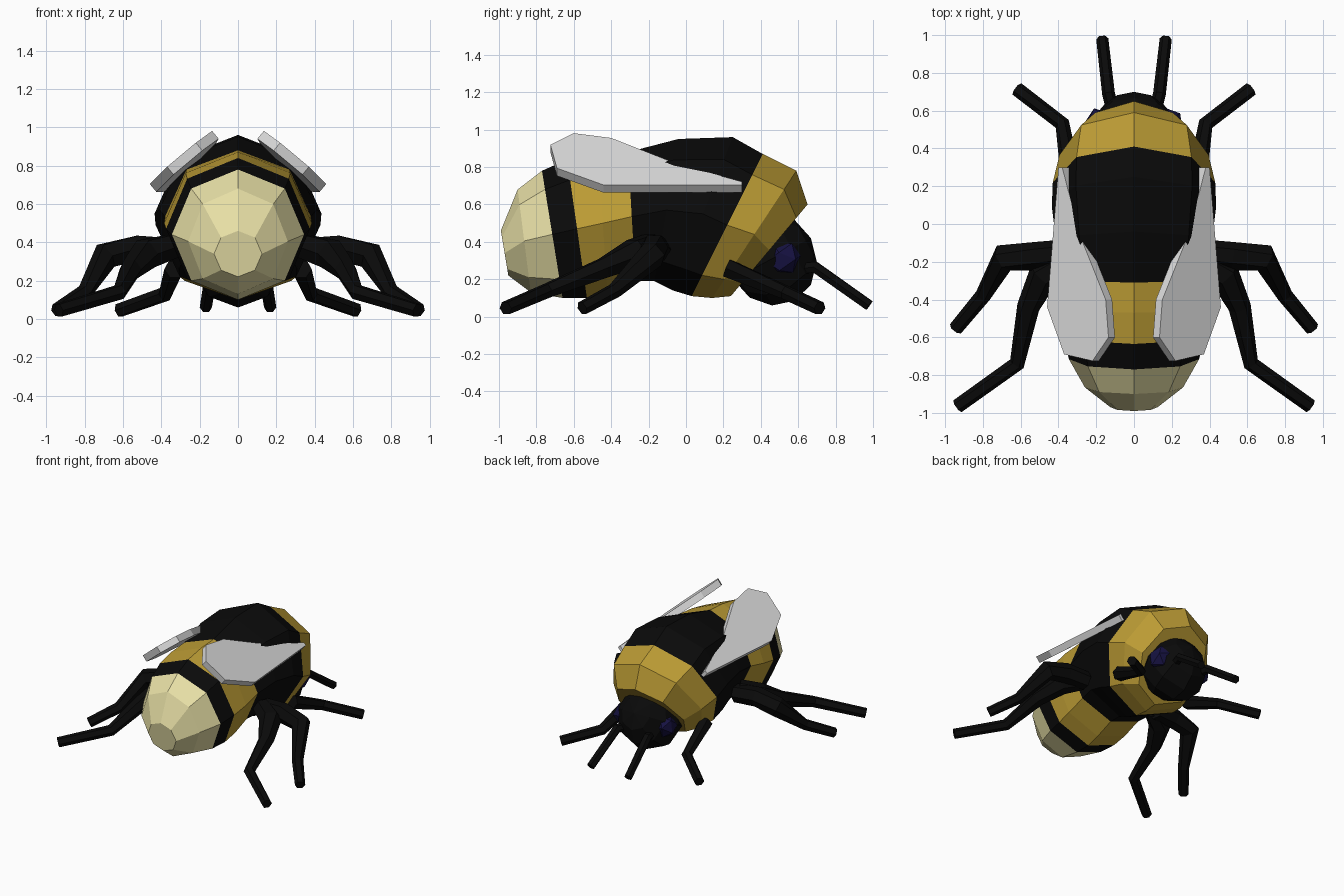
import bpy, bmesh, math
from mathutils import Vector, Matrix

if "Cube" in bpy.data.objects:
    bpy.data.objects.remove(bpy.data.objects["Cube"])


def material(name, rgb):
    m = bpy.data.materials.new(name)
    m.diffuse_color = (*rgb, 1)
    m.use_nodes = True
    m.node_tree.nodes["Principled BSDF"].inputs["Base Color"].default_value = m.diffuse_color
    return m


BLACK = material("black", (0.003, 0.003, 0.003))
YELLOW = material("golden yellow", (0.50, 0.33, 0.035))
CREAM = material("cream", (0.80, 0.74, 0.38))
GREY = material("wing grey", (0.72, 0.72, 0.72))
NAVY = material("eye navy", (0.008, 0.006, 0.055))


def finish(name, bm, *mats):
    bmesh.ops.recalc_face_normals(bm, faces=bm.faces)
    me = bpy.data.meshes.new(name)
    bm.to_mesh(me)
    bm.free()
    for m in mats:
        me.materials.append(m)
    ob = bpy.data.objects.new(name, me)
    bpy.context.collection.objects.link(ob)
    return ob


def loft(bm, rings, mats):
    """Bridge rings of equal size, cap both ends; mats gives a slot per band."""
    n = len(rings[0])
    vs = [[bm.verts.new(p) for p in r] for r in rings]
    for a, b, m in zip(vs, vs[1:], mats):
        for i in range(n):
            j = (i + 1) % n
            bm.faces.new((a[i], a[j], b[j], b[i])).material_index = m
    bm.faces.new(vs[0]).material_index = mats[0]
    bm.faces.new(vs[-1]).material_index = mats[-1]


# Body: tilted octagonal rings (top y, top z, bottom y, bottom z, half width)
sections = [
    (-0.99, 0.46, -0.95, 0.22, 0.125),
    (-0.90, 0.68, -0.83, 0.13, 0.26),
    (-0.77, 0.78, -0.66, 0.10, 0.345),
    (-0.635, 0.84, -0.53, 0.10, 0.375),
    (-0.47, 0.87, -0.42, 0.13, 0.385),
    (-0.31, 0.88, -0.27, 0.19, 0.38),
    (-0.04, 0.95, -0.17, 0.19, 0.41),
    (0.25, 0.96, -0.07, 0.14, 0.435),
    (0.41, 0.87, 0.03, 0.11, 0.43),
    (0.59, 0.78, 0.14, 0.10, 0.395),
    (0.65, 0.60, 0.24, 0.11, 0.29),
]
stripes = [2, 2, 0, 1, 1, 0, 0, 0, 1, 1]
rings = []
for ty, tz, by, bz, w in sections:
    top, bot = Vector((0, ty, tz)), Vector((0, by, bz))
    mid, half = (top + bot) / 2, (top - bot) / 2
    rings.append([mid + half * math.cos(a) + Vector((w * math.sin(a), 0, 0))
                  for a in (i * math.pi / 4 for i in range(8))])
bm = bmesh.new()
loft(bm, rings, stripes)
finish("striped_body", bm, BLACK, YELLOW, CREAM)

# Head: faceted ball facing forward and slightly down
bm = bmesh.new()
bmesh.ops.create_uvsphere(
    bm, u_segments=8, v_segments=6, radius=1,
    matrix=Matrix.Translation((0, 0.46, 0.31)) @ Matrix.Rotation(math.radians(-62), 4, 'X')
    @ Matrix.Diagonal((0.25, 0.255, 0.235, 1)))
finish("head", bm, BLACK)


def tube(name, points, radii, sides=6):
    pts = [Vector(p) for p in points]
    rs = []
    for i, (p, r) in enumerate(zip(pts, radii)):
        d = Vector()
        if i:
            d += (p - pts[i - 1]).normalized()
        if i < len(pts) - 1:
            d += (pts[i + 1] - p).normalized()
        d.normalize()
        u = d.cross(Vector((0, 0, 1))).normalized()
        v = u.cross(d)
        rs.append([p + r * (u * math.cos(a) + v * math.sin(a))
                   for a in (k * math.tau / sides for k in range(sides))])
    bm = bmesh.new()
    loft(bm, rs, [0] * (len(rs) - 1))
    finish(name, bm, BLACK)


# Legs and antennae, given for the right side
limbs = {
    "front_leg": ([(0.33, 0.22, 0.26), (0.38, 0.53, 0.13), (0.62, 0.715, 0.045)],
                  [0.055, 0.04, 0.038]),
    "middle_leg": ([(0.34, -0.15, 0.36), (0.52, -0.17, 0.37), (0.69, -0.18, 0.33),
                    (0.80, -0.38, 0.14), (0.945, -0.555, 0.045)],
                   [0.07, 0.075, 0.075, 0.042, 0.038]),
    "hind_leg": ([(0.34, -0.19, 0.38), (0.48, -0.27, 0.34), (0.56, -0.44, 0.26),
                  (0.62, -0.74, 0.14), (0.935, -0.965, 0.045)],
                 [0.07, 0.085, 0.06, 0.042, 0.038]),
    "antenna": ([(0.10, 0.56, 0.25), (0.135, 0.69, 0.265), (0.168, 0.98, 0.06)],
                [0.035, 0.034, 0.032]),
}
# Wing outline from above (top surface) on a sloping plane
wing = [(0.40, 0.30), (0.46, -0.44), (0.37, -0.69), (0.22, -0.725),
        (0.135, -0.60), (0.15, -0.40), (0.29, -0.05), (0.38, 0.30)]

for side, s in (("right", 1), ("left", -1)):
    for name, (pts, radii) in limbs.items():
        tube(f"{side}_{name}", [(s * x, y, z) for x, y, z in pts], radii)

    # Wing slab
    top = [Vector((s * x, y, 0.985 - 0.82 * (x - 0.13) - 0.065 * (y + 0.6))) for x, y in wing]
    under = [p - Vector((s * 0.034, 0, 0.041)) for p in top]
    bm = bmesh.new()
    loft(bm, [top, under], [0])
    finish(f"{side}_wing", bm, GREY)

    # Eye
    bm = bmesh.new()
    bmesh.ops.create_icosphere(
        bm, subdivisions=1, radius=1,
        matrix=Matrix.Translation((s * 0.19, 0.52, 0.31)) @ Matrix.Rotation(math.radians(35), 4, 'X')
        @ Matrix.Diagonal((0.075, 0.10, 0.09, 1)))
    finish(f"{side}_eye", bm, NAVY)
